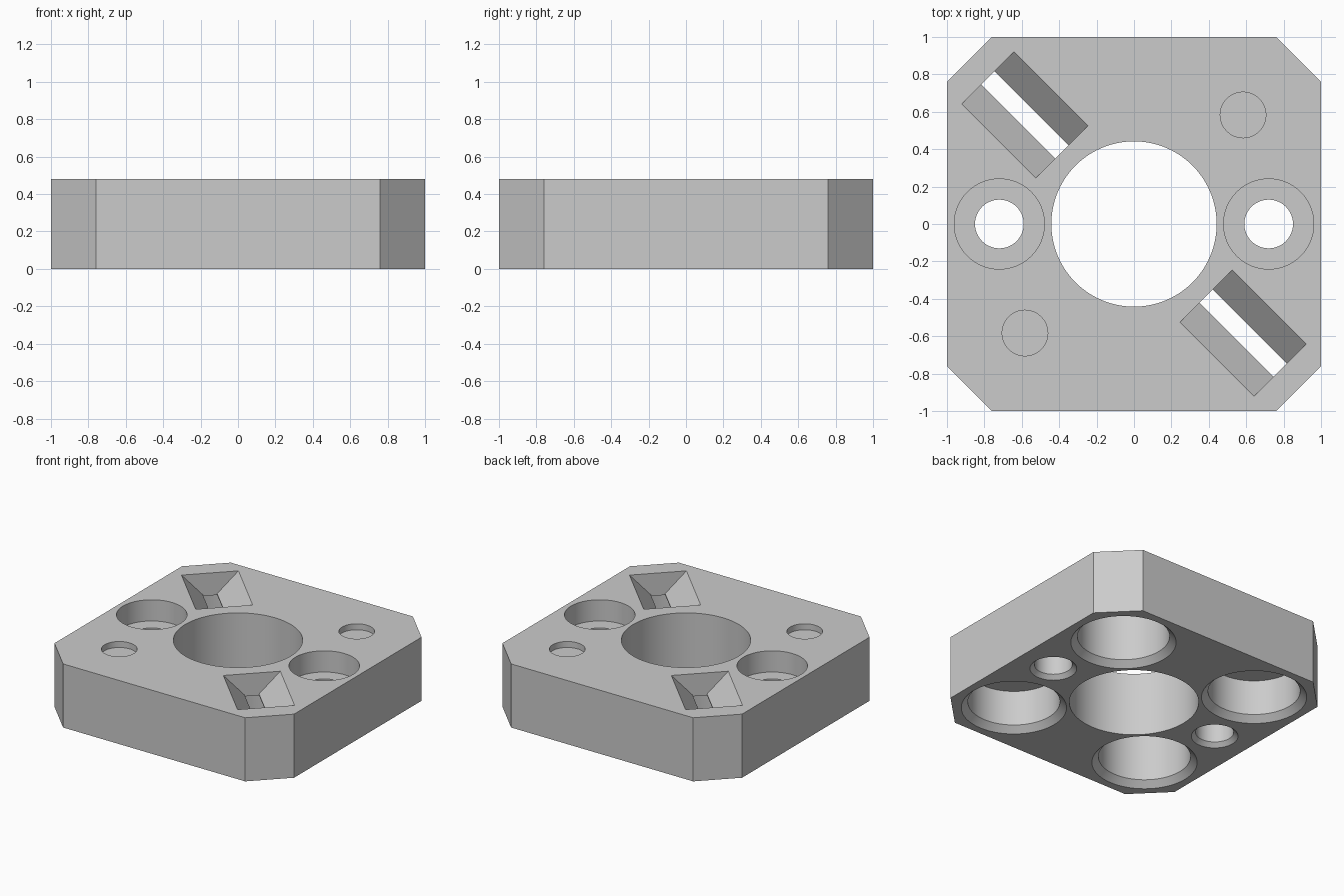
import bpy
import bmesh
import math
from mathutils import Matrix

if "Cube" in bpy.data.objects:
    bpy.data.objects.remove(bpy.data.objects["Cube"])

HEIGHT = 0.48
OVER = 0.05

grey = bpy.data.materials.new("plain grey")
grey.use_nodes = True
GREY = (0.6, 0.6, 0.6, 1)
grey.diffuse_color = GREY
grey.node_tree.nodes["Principled BSDF"].inputs["Base Color"].default_value = GREY


def make_object(name, bm):
    bmesh.ops.recalc_face_normals(bm, faces=bm.faces)
    mesh = bpy.data.meshes.new(name)
    bm.to_mesh(mesh)
    bm.free()
    mesh.materials.append(grey)
    obj = bpy.data.objects.new(name, mesh)
    bpy.context.collection.objects.link(obj)
    return obj


def prism(name, outline, depth, matrix):
    """Extrude a flat outline along its local z."""
    bm = bmesh.new()
    face = bm.faces.new([bm.verts.new((x, y, 0)) for x, y in outline])
    extruded = bmesh.ops.extrude_face_region(bm, geom=[face])["geom"]
    verts = [v for v in extruded if isinstance(v, bmesh.types.BMVert)]
    bmesh.ops.translate(bm, verts=verts, vec=(0, 0, depth))
    bm.transform(matrix)
    return make_object(name, bm)


def turned(name, profile, x, y, sides=96):
    """Stack rings of (radius, z) into a closed round solid."""
    bm = bmesh.new()
    rings = []
    for r, z in profile:
        angles = [2 * math.pi * i / sides for i in range(sides)]
        rings.append([bm.verts.new((x + r * math.cos(a), y + r * math.sin(a), z)) for a in angles])
    for low, high in zip(rings, rings[1:]):
        for i in range(sides):
            j = (i + 1) % sides
            bm.faces.new((low[i], low[j], high[j], high[i]))
    bm.faces.new(rings[0])
    bm.faces.new(rings[-1])
    return make_object(name, bm)


# Square block with chamfered corners
c = 0.76
outline = [(c, -1), (1, -c), (1, c), (c, 1), (-c, 1), (-1, c), (-1, -c), (-c, -1)]
block = prism("mounting_block", outline, HEIGHT, Matrix.Identity(4))

TOP = HEIGHT + OVER
cutters = [turned("centre_bore", [(0.442, -OVER), (0.442, TOP)], 0, 0)]


def pocket(name, radius, chamfer, depth, x, y):
    """Round hole from below with a chamfered mouth."""
    profile = [(radius + chamfer, -OVER), (radius + chamfer, 0), (radius, chamfer), (radius, depth)]
    return turned(name, profile, x, y)


P = 0.583
for s in (-1, 1):
    # Screw holes, counterbored from above
    cutters.append(pocket("screw_hole", 0.13, 0.03, TOP, s * 0.72, 0))
    cutters.append(turned("counterbore", [(0.241, HEIGHT - 0.16), (0.241, TOP)], s * 0.72, 0))
    # Deep pockets below, with shallow dimples above
    cutters.append(pocket("deep_pocket", 0.315, 0.045, 0.4, s * P, s * P))
    cutters.append(turned("dimple", [(0.122, HEIGHT - 0.045), (0.122, TOP)], s * P, s * P))
    # Shallower pockets below, opened by tapered slots above
    cutters.append(pocket("slot_pocket", 0.315, 0.045, 0.31, s * P, -s * P))
    section = [(-0.05, 0.25), (0.05, 0.25), (0.05, 0.32), (0.198, HEIGHT),
               (0.198, TOP), (-0.198, TOP), (-0.198, HEIGHT), (-0.05, 0.32)]
    place = (Matrix.Translation((s * P, -s * P, 0)) @ Matrix.Rotation(math.radians(45), 4, "Z")
             @ Matrix.Rotation(math.radians(90), 4, "X") @ Matrix.Translation((0, 0, -0.28)))
    cutters.append(prism("tapered_slot", section, 0.56, place))

# Cut every hole, then drop the cutters
bpy.context.view_layer.objects.active = block
block.select_set(True)
for cutter in cutters:
    mod = block.modifiers.new(cutter.name, "BOOLEAN")
    mod.operation = "DIFFERENCE"
    mod.solver = "EXACT"
    mod.object = cutter
    bpy.ops.object.modifier_apply(modifier=mod.name)
    bpy.data.objects.remove(cutter)

bpy.ops.object.shade_smooth_by_angle(angle=math.radians(25))
